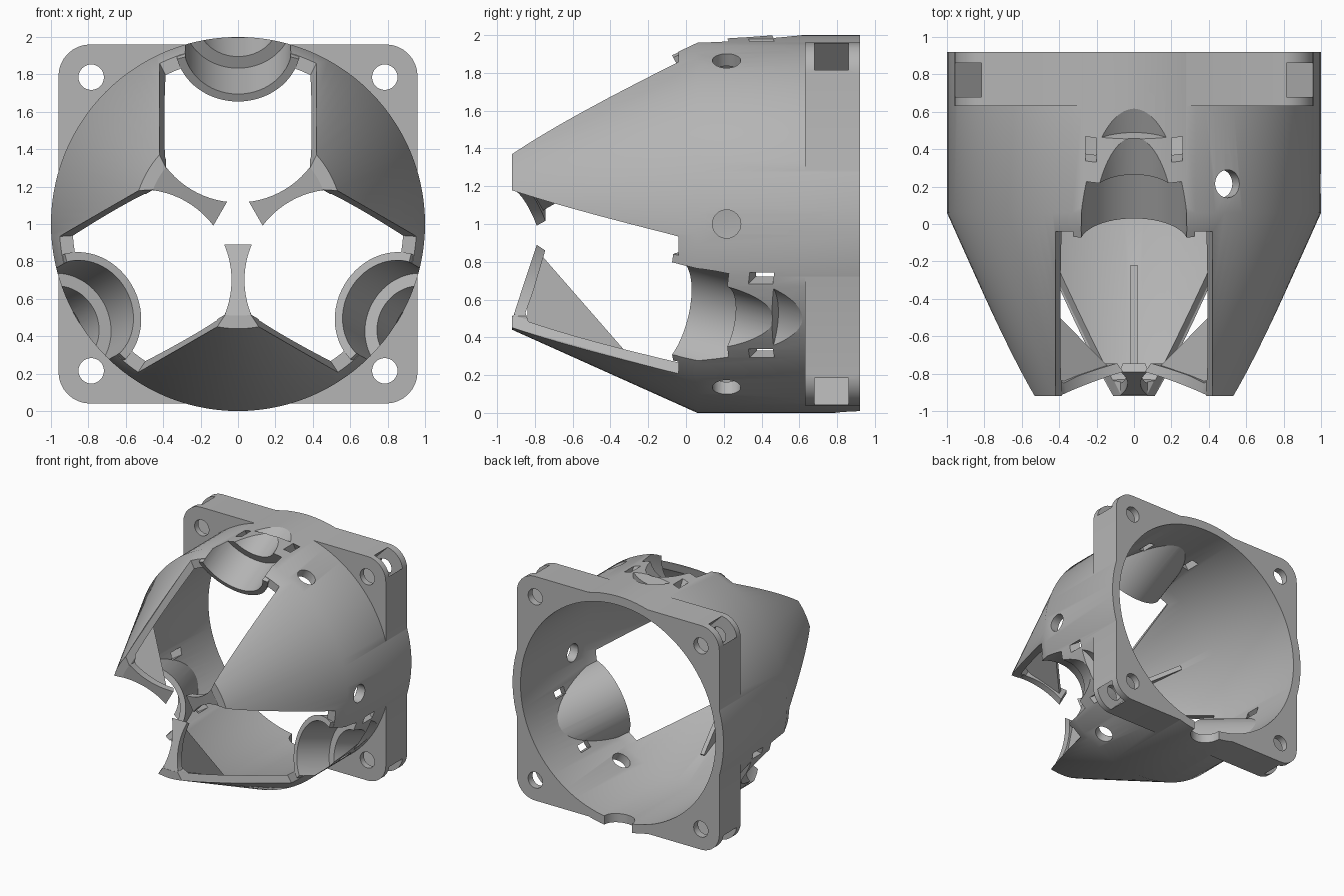
import bpy, bmesh, math
from mathutils import Matrix, Vector

cube = bpy.data.objects.get("Cube")
if cube:
    bpy.data.objects.remove(cube, do_unlink=True)

grey = bpy.data.materials.new("plain grey")
grey.use_nodes = True
GREY = (0.46, 0.46, 0.46, 1)
grey.diffuse_color = GREY
grey.node_tree.nodes["Principled BSDF"].inputs["Base Color"].default_value = GREY


# ---- helpers: everything is built around the y axis, lifted at the end ----
def spin(degrees):
    return Matrix.Rotation(math.radians(degrees), 4, 'Y')


def finish(bm, name, turn=0):
    bmesh.ops.recalc_face_normals(bm, faces=bm.faces)
    bm.transform(spin(turn))
    me = bpy.data.meshes.new(name)
    bm.to_mesh(me)
    bm.free()
    me.materials.append(grey)
    ob = bpy.data.objects.new(name, me)
    bpy.context.collection.objects.link(ob)
    return ob


def lathe(name, profile, n=112):
    bm = bmesh.new()
    rings = [[bm.verts.new((r * math.cos(2 * math.pi * i / n), y,
                            r * math.sin(2 * math.pi * i / n)))
              for i in range(n)] for r, y in profile]
    for a, b in zip(rings, rings[1:]):
        for i in range(n):
            bm.faces.new((a[i], a[(i + 1) % n], b[(i + 1) % n], b[i]))
    bm.faces.new(rings[0])
    bm.faces.new(rings[-1])
    return finish(bm, name)


def prism(name, pts, axis, lo, hi, turn=0):
    """Extrude an outline along y (points are x, z) or x (points are y, z)."""
    bm = bmesh.new()
    place = (lambda p, d: (p[0], d, p[1])) if axis == 'Y' else (lambda p, d: (d, p[0], p[1]))
    face = bm.faces.new([bm.verts.new(place(p, lo)) for p in pts])
    moved = bmesh.ops.extrude_face_region(bm, geom=[face])["geom"]
    step = Vector(place((0, 0), hi - lo))
    bmesh.ops.translate(bm, vec=step, verts=[g for g in moved if isinstance(g, bmesh.types.BMVert)])
    return finish(bm, name, turn)


def rod(name, start, direction, length, r, turn=0, n=64):
    bm = bmesh.new()
    d = Vector(direction).normalized()
    mid = Vector(start) + d * length / 2
    rot = d.to_track_quat('Z', 'Y').to_matrix().to_4x4()
    bmesh.ops.create_cone(bm, cap_ends=True, segments=n, radius1=r, radius2=r,
                          depth=length, matrix=Matrix.Translation(mid) @ rot)
    return finish(bm, name, turn)


def combine(ob, tool, op):
    mod = ob.modifiers.new("cut", 'BOOLEAN')
    mod.operation, mod.object, mod.solver = op, tool, 'EXACT'
    bpy.context.view_layer.update()
    deps = bpy.context.evaluated_depsgraph_get()
    me = bpy.data.meshes.new_from_object(ob.evaluated_get(deps))
    ob.modifiers.clear()
    ob.data = me
    bpy.data.objects.remove(tool, do_unlink=True)


THIRDS = (0, 120, 240)
TILT = Vector((0, 1, 0.52)).normalized()
TUBE_START = Vector((0, -0.104, 0.952))

# ---- tapered housing shell ----
housing = lathe("housing", [(0.56, -0.92), (1, 0.06), (1, 0.92)])
combine(housing, lathe("cavity", [(0.477, -0.95), (0.925, 0.05), (0.925, 1)]), 'DIFFERENCE')

# ---- three inner struts: a flared front plate and a thin fin ----
plate = [(-0.918, 0.53), (-0.918, 0.50), (-0.86, 0.32), (-0.79, 0.11),
         (-0.745, 0.14), (-0.81, 0.36), (-0.85, 0.47), (-0.82, 0.56)]
fin = [(-0.84, 0.54), (-0.84, 0.44), (-0.77, 0.16), (-0.22, 0.79), (-0.25, 0.83)]
for t in THIRDS:
    combine(housing, prism("strut_plate", plate, 'X', -0.17, 0.17, t + 60), 'UNION')
    combine(housing, prism("strut_fin", fin, 'X', -0.018, 0.018, t + 60), 'UNION')

# ---- three windows with round inner ends, which also shape the struts ----
HALF, ROUND, AWAY = 0.385, 0.485, 0.60
reach = math.asin(HALF / ROUND)
outline = [(ROUND * math.sin(a), AWAY - ROUND * math.cos(a))
           for a in (reach * (i / 12 - 1) for i in range(25))]
outline += [(HALF, 1.2), (-HALF, 1.2)]
# the side walls of each window flare outward, following the taper of the shell
flare = [(-0.38, 0.29), (0.38, 0.29), (0.42, 0.37), (0.42, 0.6), (-0.42, 0.6), (-0.42, 0.37)]
slope = Matrix.Identity(4)
slope[2][1], slope[2][3] = 0.557, 0.557 * 0.92
for t in THIRDS:
    combine(housing, prism("window", outline, 'Y', -1.1, -0.04, t), 'DIFFERENCE')
    wedge = prism("window_flare", flare, 'Y', -1.0, -0.039)
    wedge.data.transform(spin(t) @ slope)
    combine(housing, wedge, 'DIFFERENCE')

# ---- three leaning tubes, trimmed just under the shell surface ----
for t in THIRDS:
    tube = rod("tube", TUBE_START, TILT, 1.2, 0.335, t)
    combine(tube, lathe("trim", [(0.557, -0.92), (0.997, 0.06), (0.997, 0.9)]), 'INTERSECT')
    combine(housing, tube, 'UNION')

# ---- tube bores, narrowed by a ridge, and the strap slots beside them ----
slot = [(0.41, 0.82), (0.54, 0.82), (0.41, 1.08), (0.28, 1.08)]
for t in THIRDS:
    for start, end, r in ((-0.2, 0.30, 0.29), (-0.1, 1.2, 0.22), (0.518, 1.3, 0.29)):
        bore = rod("bore", TUBE_START + TILT * start, TILT, end - start, r, t)
        combine(housing, bore, 'DIFFERENCE')
    for x in (-0.26, 0.20):
        combine(housing, prism("slot", slot, 'X', x, x + 0.06, t), 'DIFFERENCE')

# ---- round side holes on one side ----
for t in (30, 90, 150):
    combine(housing, rod("side_hole", (0, 0.215, 0.75), (0, 0, 1), 0.4, 0.075, t, 32), 'DIFFERENCE')

# ---- square mounting flange with rounded corners ----
SIDE, CORNER = 0.96, 0.17
shape = []
for k in range(4):
    for i in range(9):
        a = math.radians(90 * k + 90 * i / 8)
        base = math.radians(90 * k + 45)
        off = (SIDE - CORNER) * math.sqrt(2)
        shape.append((off * math.cos(base) + CORNER * math.cos(a),
                      off * math.sin(base) + CORNER * math.sin(a)))
flange = prism("flange", shape, 'Y', 0.63, 0.92)
combine(flange, lathe("flange_bore", [(0.96, 0.5), (0.96, 1)]), 'DIFFERENCE')
combine(housing, flange, 'UNION')

# ---- screw holes and nut pockets in the flange corners ----
pocket = [(-0.1, 1.015), (0.1, 1.015), (0.1, 1.4), (-0.1, 1.4)]
for t in (45, 135, 225, 315):
    hole = rod("screw_hole", (0, 0.5, 1.11), (0, 1, 0), 0.6, 0.068, t, 32)
    combine(housing, hole, 'DIFFERENCE')
    combine(housing, prism("nut_pocket", pocket, 'Y', 0.68, 0.86, t), 'DIFFERENCE')

# ---- cable notch at the bottom of the back edge ----
combine(housing, rod("cable_notch", (0, 0.92, -1.2), (0, 0, 1), 0.5, 0.13), 'DIFFERENCE')

# ---- stand on the ground and shade ----
housing.data.transform(Matrix.Translation((0, 0, 1)))
housing.data.name = "housing"
bpy.ops.object.select_all(action='DESELECT')
housing.select_set(True)
bpy.context.view_layer.objects.active = housing
bpy.ops.object.shade_smooth_by_angle(angle=math.radians(25))
